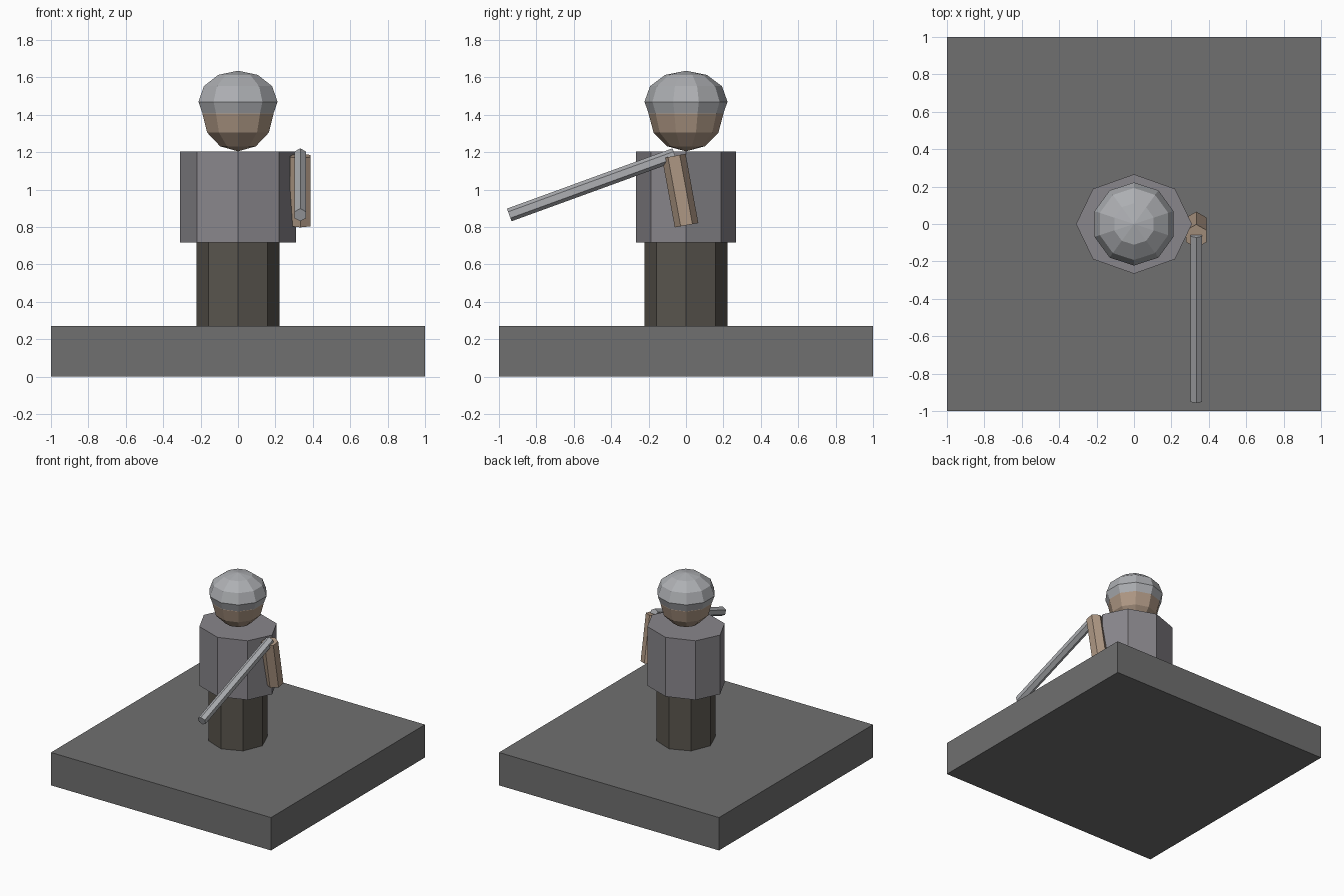
import bpy
from mathutils import Vector

if "Cube" in bpy.data.objects:
    bpy.data.objects.remove(bpy.data.objects["Cube"])


def finish(name, color):
    obj = bpy.context.object
    obj.name = name
    mat = bpy.data.materials.new(name + "_colour")
    mat.diffuse_color = (*color, 1)
    mat.use_nodes = True
    mat.node_tree.nodes["Principled BSDF"].inputs["Base Color"].default_value = mat.diffuse_color
    obj.data.materials.append(mat)
    return obj


def rod(name, start, end, sides, rx, ry, color):
    """Prism running between two points."""
    a, b = Vector(start), Vector(end)
    bpy.ops.mesh.primitive_cylinder_add(vertices=sides, radius=1, depth=1, location=(a + b) / 2)
    obj = finish(name, color)
    obj.scale = (rx, ry, (b - a).length)
    # parts only lean in the y-z plane, so the tilt is a turn about x
    d = b - a
    obj.rotation_euler.x = Vector((d.z, d.y)).angle_signed(Vector((1, 0)))
    return obj


def ball(name, z, r, rz, color):
    bpy.ops.mesh.primitive_uv_sphere_add(segments=10, ring_count=6, radius=1, location=(0, 0, z))
    finish(name, color).scale = (r, r, rz)


STONE = (0.16, 0.16, 0.16)
TROUSERS = (0.10, 0.09, 0.075)
TUNIC = (0.25, 0.24, 0.26)
SKIN = (0.42, 0.31, 0.23)
STEEL = (0.42, 0.43, 0.45)

# square plinth
bpy.ops.mesh.primitive_cube_add(size=1, location=(0, 0, 0.135))
finish("base", STONE).scale = (2, 2, 0.27)

# body
rod("legs", (0, 0, 0.27), (0, 0, 0.717), 8, 0.222, 0.222, TROUSERS)
rod("torso", (0, 0, 0.717), (0, 0, 1.203), 8, 0.31, 0.266, TUNIC)

# head with helmet over its upper half
ball("head", 1.405, 0.2, 0.2, SKIN)
ball("helmet", 1.47, 0.222, 0.166, STEEL)

# arm and raised blade
rod("arm", (0.333, -0.065, 0.81), (0.333, 0.003, 1.18), 6, 0.064, 0.064, SKIN)
rod("blade", (0.333, -0.06, 0.865), (0.333, -0.945, 1.187), 6, 0.036, 0.036, STEEL)
